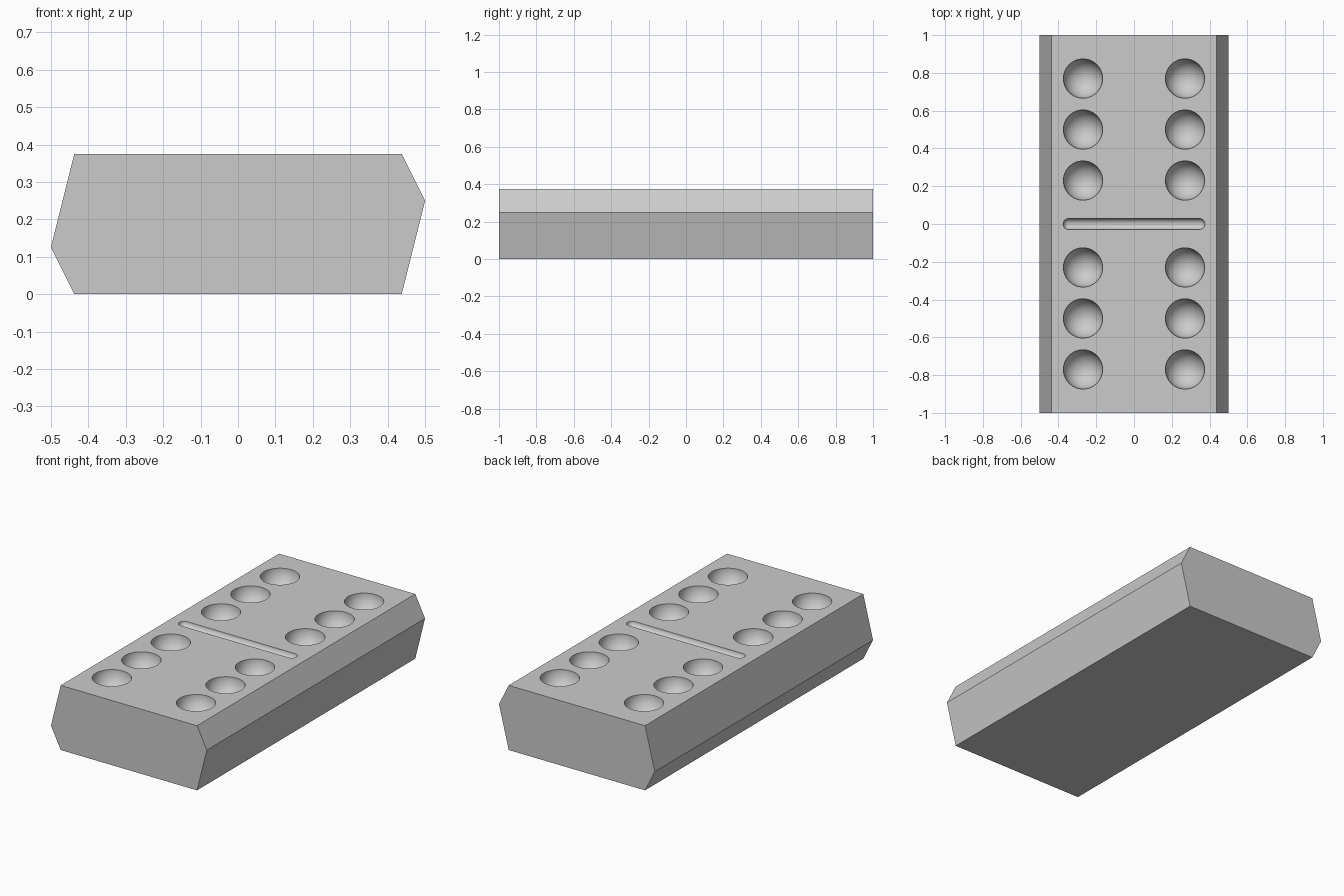
import bpy
import bmesh
from math import pi, radians
from mathutils import Matrix

default = bpy.data.objects.get("Cube")
if default:
    bpy.data.objects.remove(default, do_unlink=True)

TOP = 0.375
PIP_R = 0.104
GROOVE_R = 0.03
GROOVE_SHIFT = 0.345

grey = bpy.data.materials.new("plain_grey")
grey.use_nodes = True
grey.diffuse_color = (0.6, 0.6, 0.6, 1)
grey.node_tree.nodes["Principled BSDF"].inputs["Base Color"].default_value = grey.diffuse_color


def make_object(name, bm):
    bmesh.ops.recalc_face_normals(bm, faces=bm.faces)
    mesh = bpy.data.meshes.new(name)
    bm.to_mesh(mesh)
    bm.free()
    mesh.materials.append(grey)
    obj = bpy.data.objects.new(name, mesh)
    bpy.context.collection.objects.link(obj)
    return obj


# Tile body: six-sided cross-section extruded along y
profile = [(-0.4375, 0), (0.4375, 0), (0.5, 0.25),
           (0.4375, TOP), (-0.4375, TOP), (-0.5, 0.125)]
bm = bmesh.new()
end = bm.faces.new([bm.verts.new((x, -1, z)) for x, z in profile])
side = bmesh.ops.extrude_face_region(bm, geom=[end], use_keep_orig=True)["geom"]
bmesh.ops.translate(bm, vec=(0, 2, 0),
                    verts=[v for v in side if isinstance(v, bmesh.types.BMVert)])
tile = make_object("domino_tile", bm)

# Cutter: two columns of round pips, mirrored about the centre line
bm = bmesh.new()
for x in (-0.27, 0.27):
    for y in (0.23, 0.5, 0.77):
        for s in (-1, 1):
            bmesh.ops.create_uvsphere(bm, u_segments=48, v_segments=25, radius=PIP_R,
                                      matrix=Matrix.Translation((x, s * y, TOP)))

# Cutter: round-ended dividing groove, a sphere stretched along x
groove = bmesh.ops.create_uvsphere(bm, u_segments=32, v_segments=17, radius=GROOVE_R,
                                   matrix=Matrix.Rotation(pi / 2, 4, "Y"))["verts"]
for v in groove:
    v.co.x += GROOVE_SHIFT if v.co.x > 0 else -GROOVE_SHIFT
    v.co.z += TOP + 0.001
cutter = make_object("pip_and_groove_cutter", bm)
cutter.hide_render = True

# Carve the recesses, then drop the cutter
carve = tile.modifiers.new("carve", "BOOLEAN")
carve.operation = "DIFFERENCE"
carve.solver = "EXACT"
carve.object = cutter
bpy.ops.object.select_all(action="DESELECT")
bpy.context.view_layer.objects.active = tile
tile.select_set(True)
bpy.ops.object.modifier_apply(modifier=carve.name)
bpy.data.objects.remove(cutter, do_unlink=True)

# Smooth recesses with crisp rims and flat sides
bpy.ops.object.shade_smooth_by_angle(angle=radians(25))
